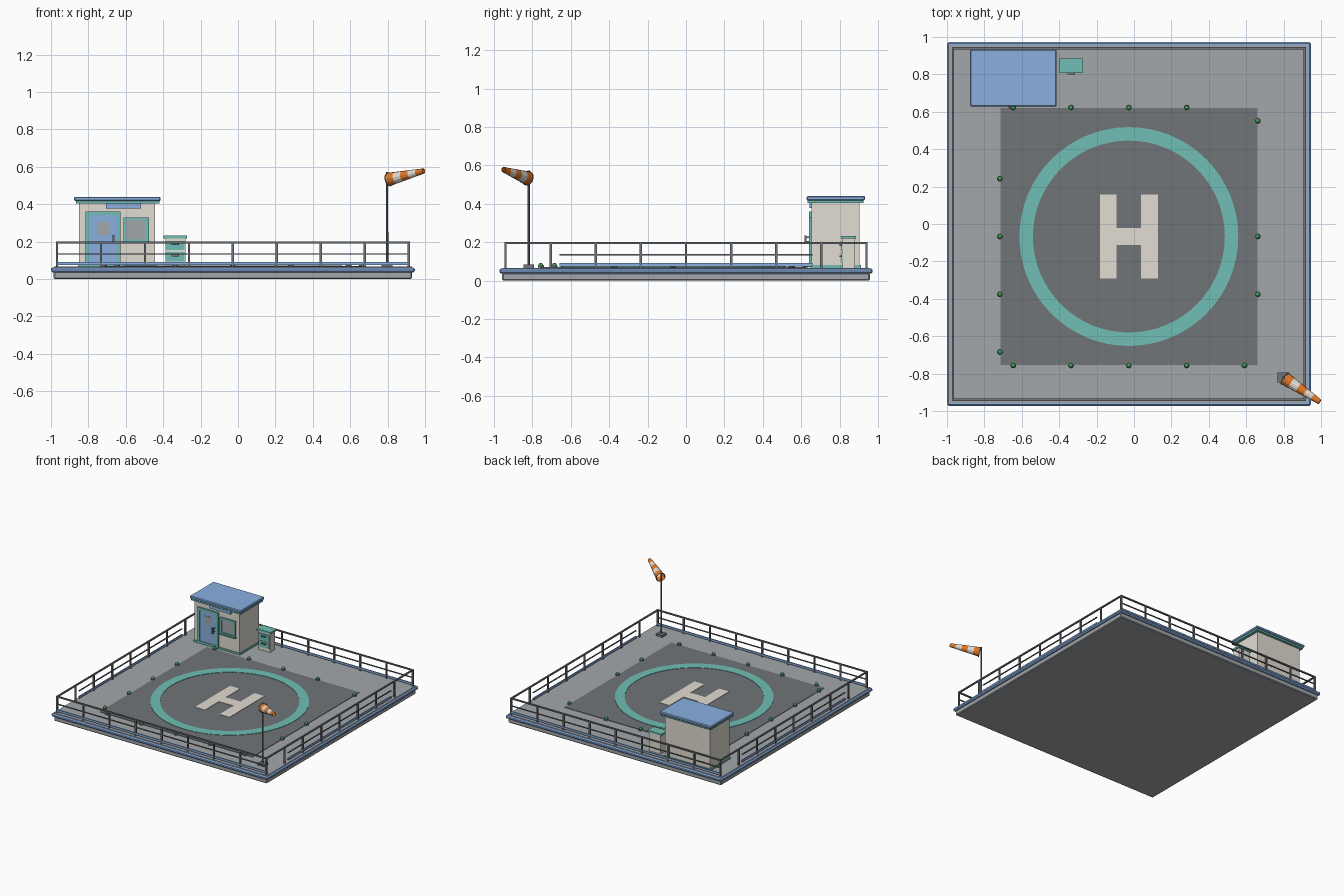
import bpy, bmesh, math
from mathutils import Vector

if "Cube" in bpy.data.objects:
    bpy.data.objects.remove(bpy.data.objects["Cube"])


def mat(name, hexcol):
    m = bpy.data.materials.new(name)
    c = [int(hexcol[i:i + 2], 16) / 255 for i in (0, 2, 4)]
    m.diffuse_color = [((v + .055) / 1.055) ** 2.4 if v > .04 else v / 12.92 for v in c] + [1]
    m.use_nodes = True
    m.node_tree.nodes["Principled BSDF"].inputs["Base Color"].default_value = m.diffuse_color
    return m


BLUE = mat("blue", "8aafe0")
TEAL = mat("teal", "70bfb5")
CREAM = mat("cream", "e2dcd2")
GREY = mat("concrete grey", "a3a7ab")
DARK = mat("asphalt grey", "717579")
STEEL = mat("dark steel", "71757a")
GREEN = mat("lamp green", "3aa05a")
ORANGE = mat("orange", "e07828")


def finish(name, bm, *mats):
    me = bpy.data.meshes.new(name)
    bmesh.ops.recalc_face_normals(bm, faces=bm.faces)
    bm.to_mesh(me)
    bm.free()
    for m in mats:
        me.materials.append(m)
    ob = bpy.data.objects.new(name, me)
    bpy.context.collection.objects.link(ob)
    return ob


def add_box(bm, x0, x1, y0, y1, z0, z1):
    vs = bmesh.ops.create_cube(bm, size=1)["verts"]
    for v in vs:
        v.co = ((x0 + x1) / 2 + v.co.x * (x1 - x0), (y0 + y1) / 2 + v.co.y * (y1 - y0),
                (z0 + z1) / 2 + v.co.z * (z1 - z0))


def box(name, m, *lims, bevel=0):
    bm = bmesh.new()
    add_box(bm, *lims)
    if bevel:
        bmesh.ops.bevel(bm, geom=bm.edges[:], offset=bevel, segments=1, affect='EDGES')
    return finish(name, bm, m)


def slab(name, m, half, z0, z1, bevel=0):
    return box(name, m, CX - half, CX + half, -half, half, z0, z1, bevel=bevel)


def frame(name, m, x0, x1, y0, y1, z0, z1, t):
    bm = bmesh.new()
    add_box(bm, x0, x0 + t, y0, y1, z0, z1)
    add_box(bm, x1 - t, x1, y0, y1, z0, z1)
    add_box(bm, x0 + t, x1 - t, y0, y1, z1 - t, z1)
    add_box(bm, x0 + t, x1 - t, y0, y1, z0, z0 + t)
    return finish(name, bm, m)


CX, PY = -0.0275, -0.067  # platform centre x, landing pad centre y
TOP = 0.066               # deck height

# platform
slab("platform_base", GREY, 0.958, 0, 0.04, 0.006)
slab("platform_edge", BLUE, 0.9725, 0.036, 0.063, 0.008)
slab("deck", GREY, 0.957, 0.05, TOP)

# landing pad and its painted markings
box("landing_pad", DARK, CX - .687, CX + .687, PY - .687, PY + .687, TOP - .004, TOP + .004)
bm = bmesh.new()
N = 64
rings = [[bm.verts.new((CX + r * math.cos(2 * math.pi * i / N), PY + r * math.sin(2 * math.pi * i / N), z))
          for i in range(N)] for r, z in ((.513, TOP), (.513, TOP + .007), (.585, TOP + .007), (.585, TOP))]
for k in range(4):
    a, b = rings[k], rings[(k + 1) % 4]
    for i in range(N):
        j = (i + 1) % N
        bm.faces.new((a[i], a[j], b[j], b[i]))
finish("pad_circle", bm, TEAL)
bm = bmesh.new()
for s in (-1, 1):
    add_box(bm, CX + s * .11 - .045, CX + s * .11 + .045, PY - .225, PY + .225, TOP, TOP + .007)
add_box(bm, CX - .065, CX + .065, PY - .045, PY + .045, TOP, TOP + .007)
finish("pad_landing_mark", bm, CREAM)

# edge lamps around the pad (a few positions are empty)
spots = [(CX + .309 * i, PY - .689) for i in range(-2, 3)]
spots += [(CX + .309 * i, PY + .689) for i in range(-2, 2)]
spots += [(CX - .689, PY + .309 * i) for i in (-2, -1, 0, 1)]
spots += [(CX + .689, PY + .309 * i) for i in (-1, 0, 2)]
bm, bb = bmesh.new(), bmesh.new()
for x, y in spots:
    vs = bmesh.ops.create_uvsphere(bm, u_segments=10, v_segments=6, radius=.013)["verts"]
    for v in vs:
        v.co += Vector((x, y, TOP + .013))
    vs = bmesh.ops.create_cone(bb, cap_ends=True, segments=10, radius1=.016, radius2=.016, depth=.01)["verts"]
    for v in vs:
        v.co += Vector((x, y, TOP + .006))
finish("edge_lamps", bm, GREEN)
finish("edge_lamp_bases", bb, STEEL)

# railing: posts, top rails, mid rails and toe boards
F, P = 0.94, 0.006
posts, rails, toe = bmesh.new(), bmesh.new(), bmesh.new()
for i in range(9):
    d = -F + i * F / 4
    for s in (-1, 1):
        add_box(posts, CX + d - P, CX + d + P, s * F - P, s * F + P, .055, .195)
        if 0 < i < 8:
            add_box(posts, CX + s * F - P, CX + s * F + P, d - P, d + P, .055, .195)
for s in (-1, 1):
    add_box(rails, CX - F - P, CX + F + P, s * F - P, s * F + P, .19, .2)
    add_box(rails, CX + s * F - P, CX + s * F + P, -F, F, .19, .2)
    add_box(rails, CX - F, CX + F, s * F - .004, s * F + .004, .131, .138)
    add_box(rails, CX + s * F - .004, CX + s * F + .004, -.66, .66, .131, .138)
    add_box(toe, CX - F, CX + F, s * F - .004, s * F + .004, .074, .091)
    add_box(toe, CX + s * F - .004, CX + s * F + .004, -.66, .66, .074, .091)
finish("railing_posts", posts, STEEL)
finish("railing_rails", rails, STEEL)
finish("railing_toe_boards", toe, BLUE)

# hut
W = 0.655   # front wall
box("hut_walls", CREAM, -.85, -.443, W, .905, TOP, .41)
box("hut_plinth", TEAL, -.856, -.437, W - .006, .911, TOP - .004, .08)
box("hut_roof_trim", TEAL, -.867, -.42, .634, .924, .405, .42)
box("hut_roof", BLUE, -.876, -.414, .628, .933, .418, .44, bevel=.005)
frame("door_frame", TEAL, -.815, -.628, W - .014, W + .005, .07, .36, .018)
box("door", BLUE, -.797, -.646, W - .008, W + .005, .085, .342)
box("door_window", GREY, -.75, -.69, W - .011, W, .235, .305)
box("door_handle", STEEL, -.67, -.66, W - .038, W - .028, .19, .235)
for z in (.197, .222):
    box("door_handle_mount", STEEL, -.669, -.661, W - .03, W, z, z + .008)
frame("window_frame", TEAL, -.613, -.476, W - .014, W + .005, .197, .33, .015)
box("window_glass", GREY, -.6, -.489, W - .006, W + .003, .21, .317)
box("window_sill", TEAL, -.618, -.471, W - .022, W, .193, .202)
box("hut_sign_plate", BLUE, -.705, -.518, W - .012, W + .003, .378, .408)

# equipment cabinet
box("cabinet_body", CREAM, -.388, -.282, .815, .88, TOP, .222)
box("cabinet_top", TEAL, -.398, -.273, .807, .885, .218, .233)
for z0, z1 in ((.155, .203), (.095, .145)):
    box("cabinet_drawer", TEAL, -.384, -.286, .809, .82, z0, z1)
    box("cabinet_handle", STEEL, -.355, -.315, .8, .81, (z0 + z1) / 2 + .002, (z0 + z1) / 2 + .011)

# windsock pole
PX, PYY = 0.797, -0.82
box("windsock_foot", STEEL, PX - .029, PX + .029, PYY - .027, PYY + .027, TOP - .004, .083)
bm = bmesh.new()
for v in bmesh.ops.create_cone(bm, cap_ends=True, segments=10, radius1=.007, radius2=.006, depth=.5)["verts"]:
    v.co += Vector((PX, PYY, .322))
finish("windsock_pole", bm, STEEL)

# striped windsock, open at both ends
a, b = Vector((PX + .01, PYY - .006, .533)), Vector((.993, -.951, .578))
q = (b - a).to_track_quat('Z', 'Y')
bm = bmesh.new()
S, prev = 12, None
for k in range(6):
    r = .036 + (.014 - .036) * k / 5
    ring = [bm.verts.new(a.lerp(b, k / 5) + q @ Vector((r * math.cos(2 * math.pi * i / S),
            r * math.sin(2 * math.pi * i / S), 0))) for i in range(S)]
    if prev:
        for i in range(S):
            j = (i + 1) % S
            bm.faces.new((prev[i], prev[j], ring[j], ring[i])).material_index = (k - 1) % 2
    prev = ring
sock = finish("windsock", bm, ORANGE, CREAM)
sol = sock.modifiers.new("thickness", 'SOLIDIFY')
sol.thickness = .003

# hoop at the mouth of the windsock
bpy.ops.mesh.primitive_torus_add(major_radius=.036, minor_radius=.003, major_segments=12, minor_segments=6,
                                 location=a, rotation=q.to_euler())
hoop = bpy.context.object
hoop.name = "windsock_hoop"
hoop.data.materials.append(STEEL)
